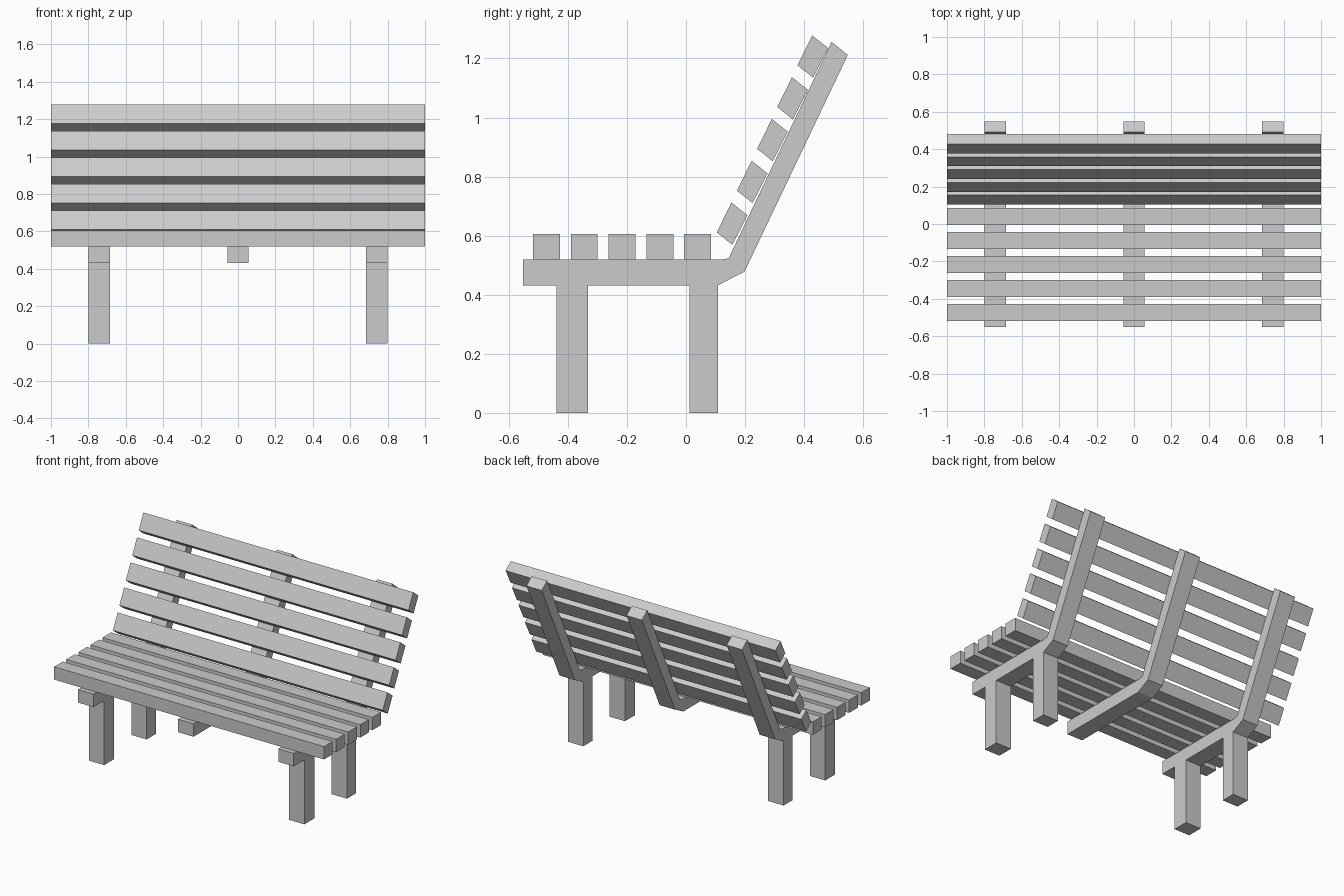
import bpy

if "Cube" in bpy.data.objects:
    bpy.data.objects.remove(bpy.data.objects["Cube"])


def extrude_profile(name, profile, x0, x1):
    """Prism from a (y, z) outline, given counter-clockwise seen from +x."""
    n = len(profile)
    verts = [(x, y, z) for x in (x0, x1) for y, z in profile]
    faces = [tuple(reversed(range(n))), tuple(range(n, 2 * n))]
    faces += [(i, (i + 1) % n, n + (i + 1) % n, n + i) for i in range(n)]
    mesh = bpy.data.meshes.new(name)
    mesh.from_pydata(verts, [], faces)
    obj = bpy.data.objects.new(name, mesh)
    bpy.context.collection.objects.link(obj)
    return obj


def rect(y0, y1, z0, z1):
    return [(y0, z0), (y1, z0), (y1, z1), (y0, z1)]


HALF_W = 0.057
FRAME_X = {"left": -0.742, "middle": 0.0, "right": 0.742}

# Bent frames carrying seat and backrest
frame = [(-0.552, 0.432), (0.108, 0.432), (0.198, 0.478), (0.548, 1.212),
         (0.493, 1.256), (0.144, 0.523), (0.112, 0.519), (-0.552, 0.519)]
for side, x in FRAME_X.items():
    extrude_profile(f"{side}_frame", frame, x - HALF_W, x + HALF_W)

# Legs under the two outer frames
for side in ("left", "right"):
    x = FRAME_X[side]
    for end, y0, y1 in (("front", -0.438, -0.332), ("back", 0.012, 0.108)):
        extrude_profile(f"{side}_{end}_leg", rect(y0, y1, 0, 0.432),
                        x - HALF_W, x + HALF_W)

# Seat slats
for i in range(5):
    y = -0.518 + 0.128 * i
    extrude_profile(f"seat_slat_{i + 1}", rect(y, y + 0.091, 0.519, 0.605), -1, 1)

# Backrest slats, stepping up along the tilted frame
slat = [(0.104, 0.611), (0.157, 0.569), (0.208, 0.669), (0.154, 0.712)]
for i in range(5):
    moved = [(y + 0.0683 * i, z + 0.1415 * i) for y, z in slat]
    extrude_profile(f"back_slat_{i + 1}", moved, -1, 1)
